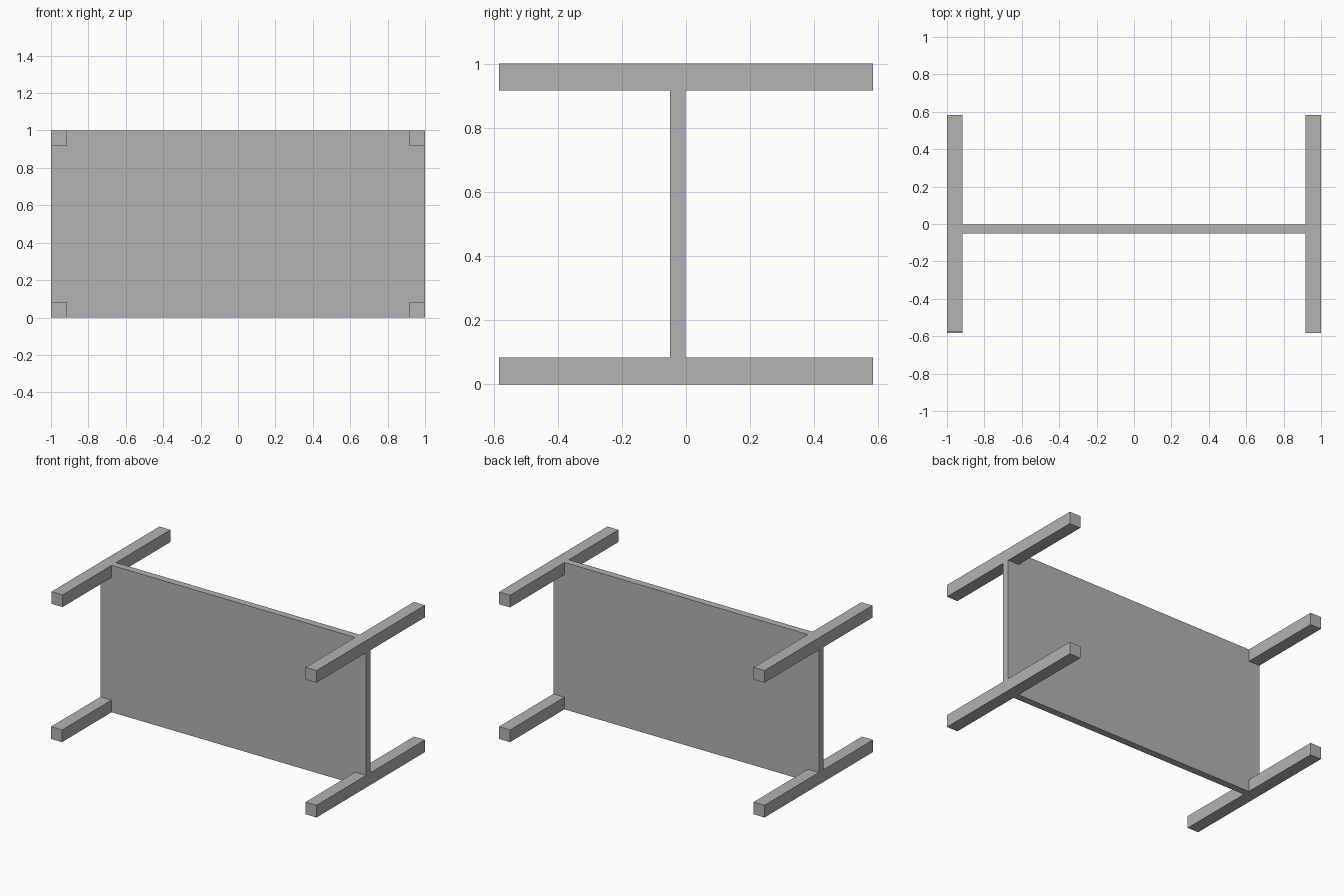
import bpy
import bmesh

cube = bpy.data.objects.get("Cube")
if cube:
    bpy.data.objects.remove(cube, do_unlink=True)

GREY = (0.45, 0.45, 0.45, 1.0)
grey = bpy.data.materials.new("plain grey")
grey.use_nodes = True
grey.diffuse_color = GREY
grey.node_tree.nodes["Principled BSDF"].inputs["Base Color"].default_value = GREY

HALF_WIDTH, HEIGHT, HALF_DEPTH = 1.0, 1.0, 0.583
RAIL = 0.083
PANEL_FRONT, PANEL_BACK = -0.05, -0.002


def extrude_outline(name, outline, front, back):
    """Extrude an (x, z) outline along y from front to back."""
    bm = bmesh.new()
    face = bm.faces.new([bm.verts.new((x, front, z)) for x, z in outline])
    moved = bmesh.ops.extrude_face_region(bm, geom=[face], use_keep_orig=True)["geom"]
    verts = [v for v in moved if isinstance(v, bmesh.types.BMVert)]
    bmesh.ops.translate(bm, verts=verts, vec=(0, back - front, 0))
    bmesh.ops.recalc_face_normals(bm, faces=bm.faces)
    mesh = bpy.data.meshes.new(name)
    bm.to_mesh(mesh)
    bm.free()
    mesh.materials.append(grey)
    obj = bpy.data.objects.new(name, mesh)
    bpy.context.collection.objects.link(obj)
    return obj


# Upright panel, with its corners notched to fit around the rails
w, h, r = HALF_WIDTH, HEIGHT, RAIL
right_edge = [(w - r, 0), (w - r, r), (w, r), (w, h - r), (w - r, h - r), (w - r, h)]
left_edge = [(-x, z) for x, z in reversed(right_edge)]
extrude_outline("panel", right_edge + left_edge, PANEL_FRONT, PANEL_BACK)

# Square rails running front to back through the four corners
for side, x in (("right", -w), ("left", w - r)):
    for level, z in (("lower", 0), ("upper", h - r)):
        # The upper right rail is a touch shorter at the front
        trim = 0.006 if (side, level) == ("right", "upper") else 0
        square = [(x, z), (x + r, z), (x + r, z + r), (x, z + r)]
        extrude_outline(f"{level}_{side}_rail", square, trim - HALF_DEPTH, HALF_DEPTH)
